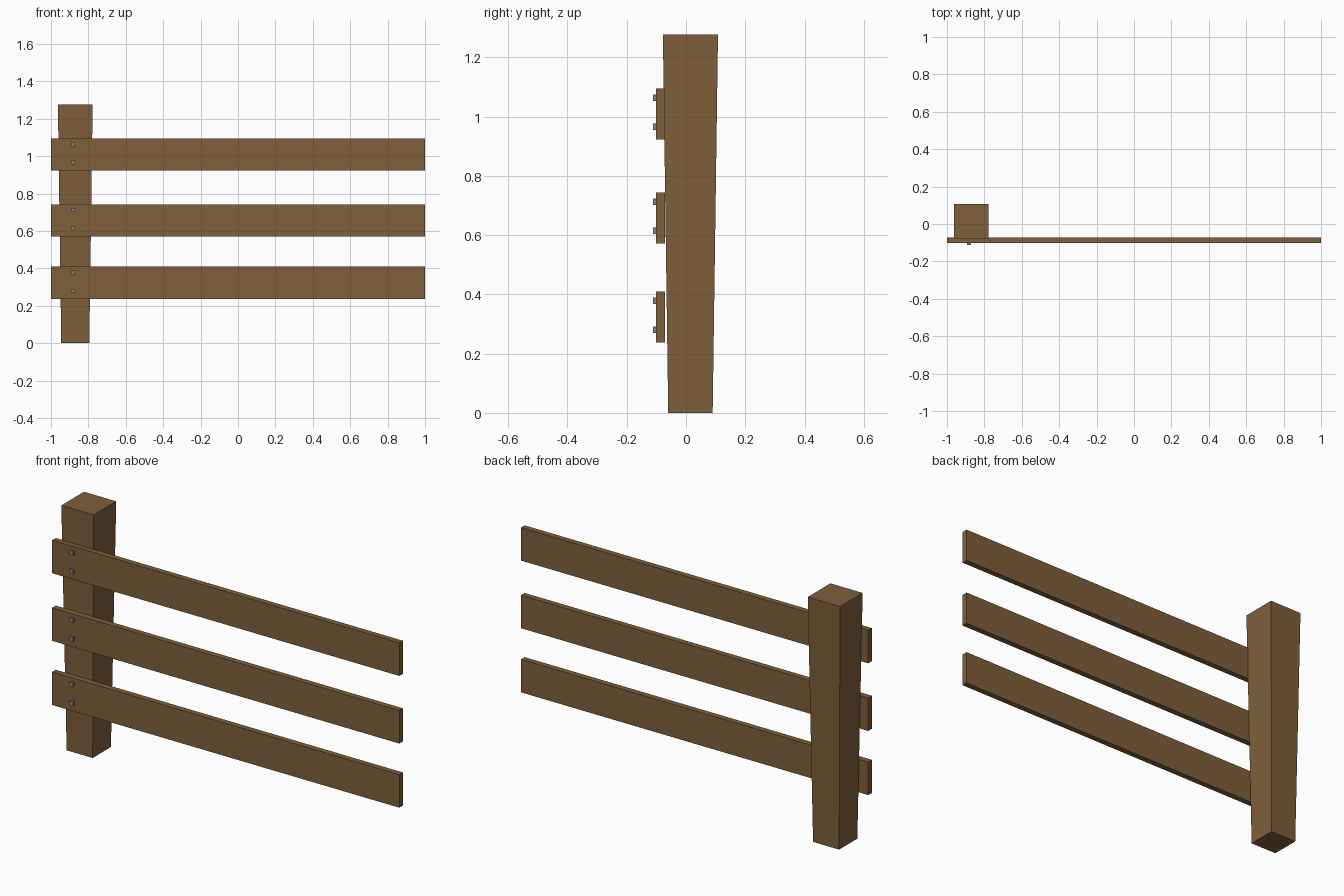
import bpy, bmesh
from mathutils import Vector

if "Cube" in bpy.data.objects:
    bpy.data.objects.remove(bpy.data.objects["Cube"])


def material(name, rgb):
    m = bpy.data.materials.new(name)
    m.diffuse_color = (*rgb, 1.0)
    m.use_nodes = True
    m.node_tree.nodes["Principled BSDF"].inputs["Base Color"].default_value = m.diffuse_color
    return m


WOOD = material("brown wood", (0.21, 0.115, 0.043))
METAL = material("grey metal", (0.22, 0.22, 0.22))


def box(name, lo, hi, mat, top_scale=1.0):
    """Box between two corners, optionally widened at the top."""
    lo, hi = Vector(lo), Vector(hi)
    mid, size = (lo + hi) / 2, hi - lo
    bm = bmesh.new()
    bmesh.ops.create_cube(bm, size=1.0)
    for v in bm.verts:
        k = top_scale if v.co.z > 0 else 1.0
        v.co = Vector((v.co.x * size.x * k, v.co.y * size.y * k, v.co.z * size.z))
    mesh = bpy.data.meshes.new(name)
    bm.to_mesh(mesh)
    bm.free()
    mesh.materials.append(mat)
    ob = bpy.data.objects.new(name, mesh)
    ob.location = mid
    bpy.context.collection.objects.link(ob)
    return ob


# Post, widening towards the top
box("post", (-0.945, -0.06, 0), (-0.795, 0.09, 1.277), WOOD, top_scale=0.186 / 0.15)

# Three rails, each fixed with two bolts
for label, z in (("lower", 0.323), ("middle", 0.657), ("upper", 1.009)):
    box(label + "_rail", (-1, -0.101, z - 0.086), (1, -0.071, z + 0.086), WOOD)
    for side, dz in (("bottom", -0.043), ("top", 0.055)):
        c = z + dz
        box(f"{label}_{side}_bolt", (-0.894, -0.111, c - 0.011),
            (-0.872, -0.095, c + 0.011), METAL)
